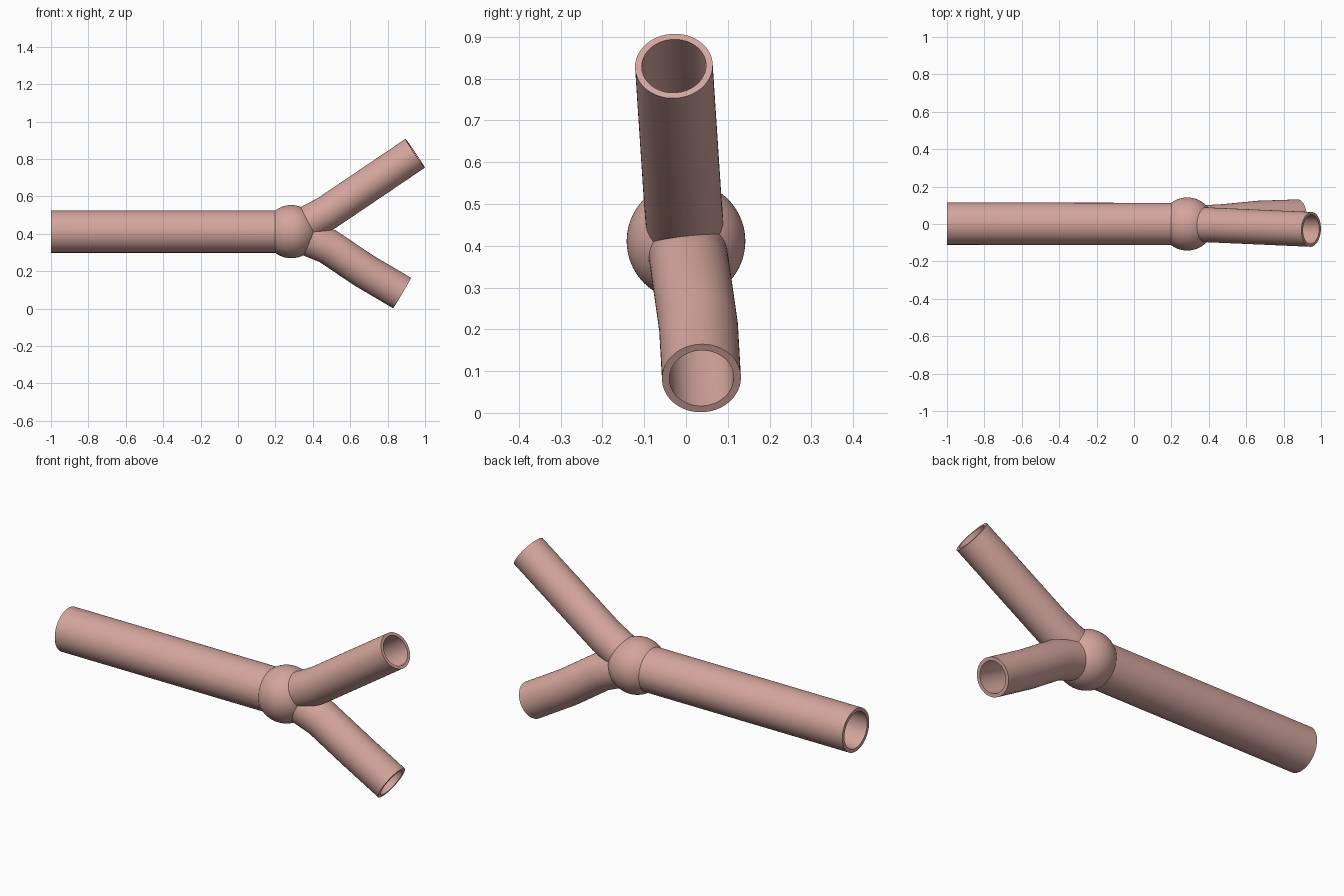
import bpy, bmesh, math
from mathutils import Vector

if "Cube" in bpy.data.objects:
    bpy.data.objects.remove(bpy.data.objects["Cube"])

HUB = Vector((0.285, 0, 0.411))
SIDES = 64
# centre lines running from the hub outwards: points, outer radius, inner radius
TUBES = [
    ([HUB, (-1.0, 0.002, 0.411)], 0.113, 0.095),
    ([HUB, (0.475, -0.008, 0.511), (0.947, -0.029, 0.83)], 0.093, 0.077),
    ([HUB, (0.482, 0.012, 0.332), (0.67, 0.03, 0.205), (0.877, 0.037, 0.083)], 0.0945, 0.077),
]


def tube(name, pts, radius, extend=0.0):
    """Capped round tube swept along a polyline with mitred bends."""
    pts = [Vector(p) for p in pts]
    pts[-1] = pts[-1] + (pts[-1] - pts[-2]).normalized() * extend
    dirs = [(b - a).normalized() for a, b in zip(pts, pts[1:])]
    bm = bmesh.new()
    rings = []
    side = Vector((0, 1, 0))
    u = (side - dirs[0] * side.dot(dirs[0])).normalized()
    v = dirs[0].cross(u)
    ring = [pts[0] + (u * math.cos(t) + v * math.sin(t)) * radius
            for t in (2 * math.pi * i / SIDES for i in range(SIDES))]
    rings.append([bm.verts.new(c) for c in ring])
    for i in range(1, len(pts)):
        d = dirs[i - 1]
        n = (d + dirs[i]).normalized() if i < len(dirs) else d
        # slide the ring along the segment onto the mitre plane
        ring = [c + d * ((pts[i] - c).dot(n) / d.dot(n)) for c in ring]
        rings.append([bm.verts.new(c) for c in ring])
    for a, b in zip(rings, rings[1:]):
        for i in range(SIDES):
            j = (i + 1) % SIDES
            bm.faces.new((a[i], a[j], b[j], b[i]))
    bm.faces.new(rings[0][::-1])
    bm.faces.new(rings[-1])
    return finish(name, bm)


def ball(name, radius):
    bm = bmesh.new()
    bmesh.ops.create_uvsphere(bm, u_segments=64, v_segments=40, radius=radius)
    bmesh.ops.translate(bm, verts=bm.verts, vec=HUB)
    return finish(name, bm)


def finish(name, bm):
    bmesh.ops.recalc_face_normals(bm, faces=bm.faces)
    me = bpy.data.meshes.new(name)
    bm.to_mesh(me)
    bm.free()
    ob = bpy.data.objects.new(name, me)
    bpy.context.collection.objects.link(ob)
    return ob


def combine(ob, other, operation):
    mod = ob.modifiers.new(operation.lower(), 'BOOLEAN')
    mod.operation = operation
    mod.solver = 'EXACT'
    mod.object = other
    bpy.context.view_layer.objects.active = ob
    bpy.ops.object.modifier_apply(modifier=mod.name)
    bpy.data.objects.remove(other)


# outer skin and inner bore, each a bulb joined with three tubes
pipe = ball("branching_pipe", 0.142)
bore = ball("bore", 0.122)
for pts, outer, inner in TUBES:
    combine(pipe, tube("outer_tube", pts, outer), 'UNION')
    combine(bore, tube("inner_tube", pts, inner, 0.05), 'UNION')
combine(pipe, bore, 'DIFFERENCE')

# smooth walls with crisp open ends
mat = bpy.data.materials.new("pink")
mat.diffuse_color = (0.66, 0.38, 0.34, 1)
mat.use_nodes = True
mat.node_tree.nodes["Principled BSDF"].inputs["Base Color"].default_value = mat.diffuse_color
pipe.data.materials.clear()
pipe.data.materials.append(mat)
bpy.ops.object.select_all(action='DESELECT')
pipe.select_set(True)
bpy.context.view_layer.objects.active = pipe
bpy.ops.object.shade_smooth_by_angle(angle=math.radians(30))
